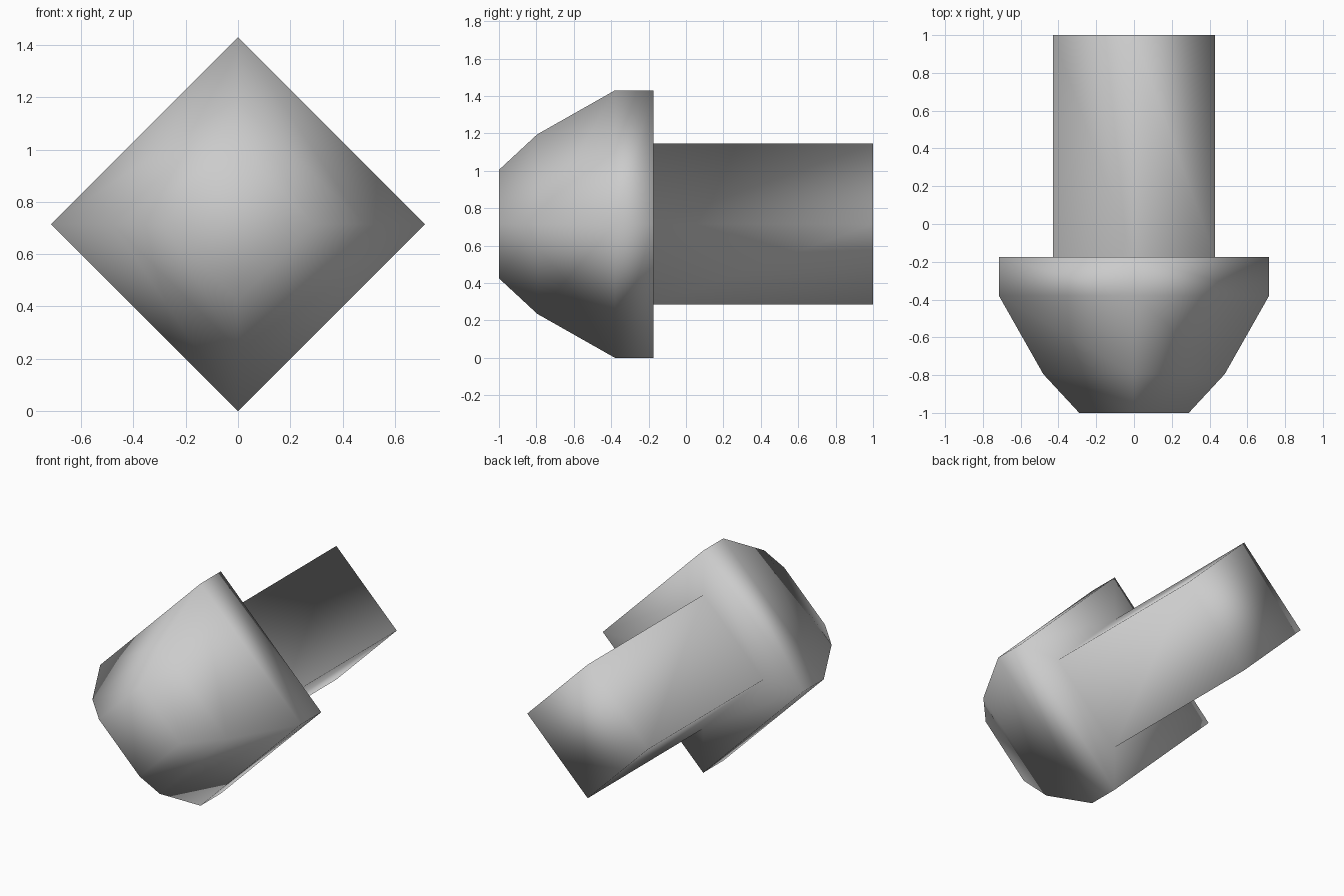
import bpy
import bmesh
from math import cos, sin, pi

cube = bpy.data.objects.get("Cube")
if cube:
    bpy.data.objects.remove(cube, do_unlink=True)

SIDES = 4
CENTRE_Z = 0.715

# Profile along the axis: (y, corner radius)
PROFILE = [
    (-1.0, 0.29),     # blunt nose
    (-0.795, 0.48),   # nose bevel
    (-0.38, 0.715),   # widest part of the head
    (-0.175, 0.715),  # back rim of the head
    (-0.175, 0.43),   # shaft root
    (1.0, 0.43),      # shaft end
]


def make_material(name, colour):
    mat = bpy.data.materials.new(name)
    mat.use_nodes = True
    mat.diffuse_color = colour
    mat.node_tree.nodes["Principled BSDF"].inputs["Base Color"].default_value = colour
    return mat


def ring(bm, y, radius):
    angles = [2 * pi * i / SIDES for i in range(SIDES)]
    return [bm.verts.new((radius * cos(a), y, CENTRE_Z + radius * sin(a))) for a in angles]


# Four-sided head and shaft as one continuous smooth shell
bm = bmesh.new()
rings = [ring(bm, y, r) for y, r in PROFILE]
for a, b in zip(rings, rings[1:]):
    for i in range(SIDES):
        j = (i + 1) % SIDES
        bm.faces.new((a[i], a[j], b[j], b[i]))

# Closed nose and shaft end
bm.faces.new(rings[0])
bm.faces.new(rings[-1])
bmesh.ops.recalc_face_normals(bm, faces=bm.faces[:])
for face in bm.faces:
    face.smooth = True

mesh = bpy.data.meshes.new("head_and_shaft")
bm.to_mesh(mesh)
bm.free()
mesh.materials.append(make_material("light grey", (0.6, 0.6, 0.6, 1.0)))
bpy.context.collection.objects.link(bpy.data.objects.new("head_and_shaft", mesh))
